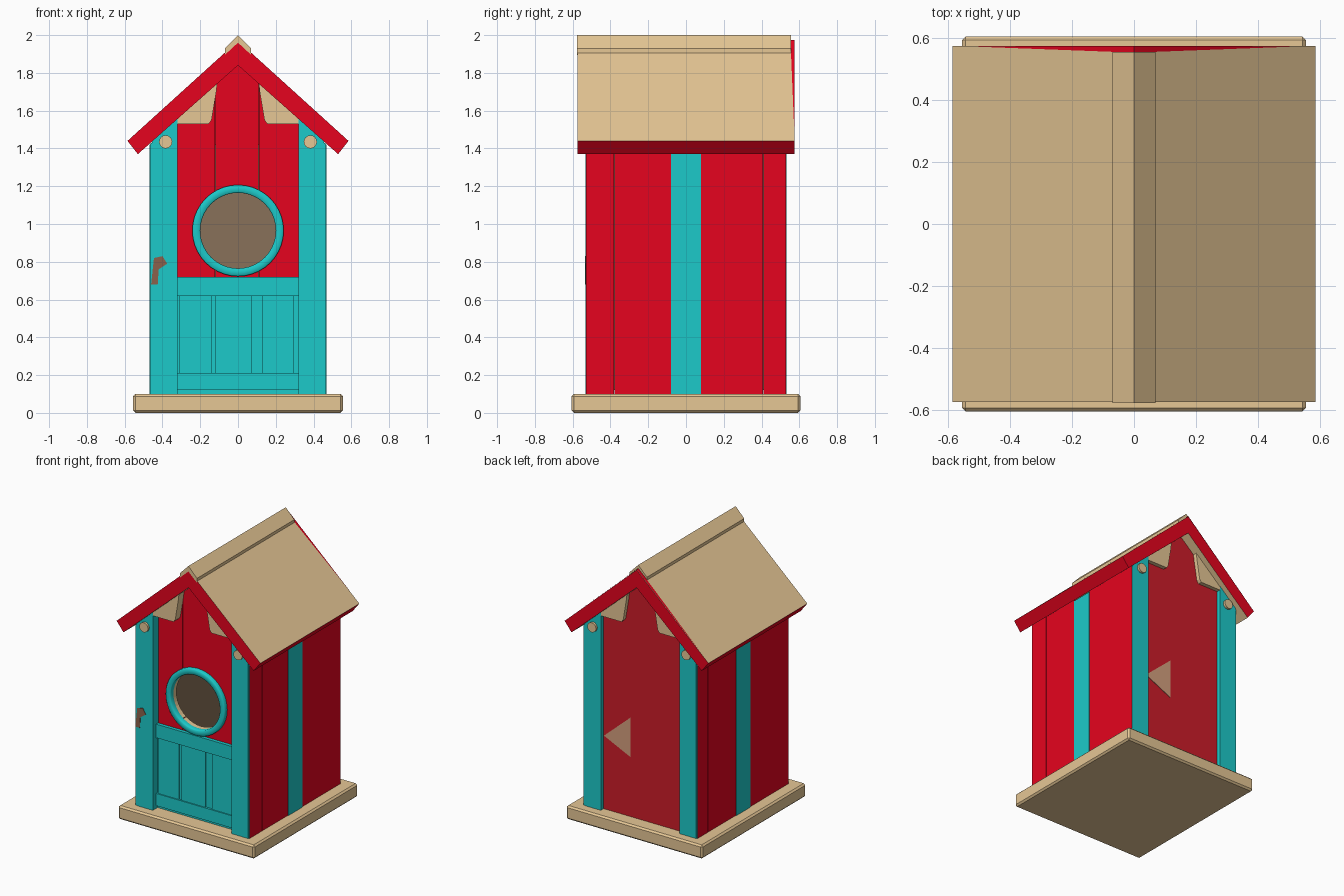
import bpy, bmesh, math
from mathutils import Matrix

cube = bpy.data.objects.get("Cube")
if cube:
    bpy.data.objects.remove(cube, do_unlink=True)


def material(name, rgb):
    m = bpy.data.materials.new(name)
    m.use_nodes = True
    m.diffuse_color = (*rgb, 1)
    m.node_tree.nodes["Principled BSDF"].inputs["Base Color"].default_value = (*rgb, 1)
    return m


TAN = material("tan wood", (0.79, 0.57, 0.3))
RED = material("barn red", (0.79, 0.001, 0.013))
DULL = material("faded red", (0.61, 0.012, 0.022))
TEAL = material("teal paint", (0.012, 0.59, 0.59))
BROWN = material("dark interior wood", (0.25, 0.165, 0.1))
PATCH = material("bare wood patch", (0.66, 0.35, 0.21))
WORN = material("worn brown", (0.26, 0.12, 0.07))

SLOPE = 0.885


def under(x):
    """Height of the roof underside at x."""
    return 1.84 - SLOPE * abs(x)


def finish(name, bm, *mats):
    bmesh.ops.recalc_face_normals(bm, faces=bm.faces)
    mesh = bpy.data.meshes.new(name)
    bm.to_mesh(mesh)
    bm.free()
    for m in mats:
        mesh.materials.append(m)
    ob = bpy.data.objects.new(name, mesh)
    bpy.context.collection.objects.link(ob)
    return ob


def bevel(ob, width, segments=1):
    mod = ob.modifiers.new("soft edges", "BEVEL")
    mod.width, mod.segments = width, segments
    return ob


def prism(name, pts, y0, y1, *mats):
    """Extrude an x-z outline from y0 to y1."""
    bm = bmesh.new()
    face = bm.faces.new([bm.verts.new((x, y0, z)) for x, z in pts])
    out = bmesh.ops.extrude_face_region(bm, geom=[face])
    verts = [g for g in out["geom"] if isinstance(g, bmesh.types.BMVert)]
    bmesh.ops.translate(bm, verts=verts, vec=(0, y1 - y0, 0))
    return finish(name, bm, *mats)


def box(name, x, y, z, *mats):
    pts = [(x[0], z[0]), (x[1], z[0]), (x[1], z[1]), (x[0], z[1])]
    return prism(name, pts, y[0], y[1], *mats)


def disc(name, x, z, r, y0, y1, mat, sides=40):
    bm = bmesh.new()
    place = Matrix.Translation((x, (y0 + y1) / 2, z)) @ Matrix.Rotation(math.pi / 2, 4, "X")
    bmesh.ops.create_cone(bm, cap_ends=True, segments=sides, radius1=r, radius2=r,
                          depth=abs(y1 - y0), matrix=place)
    return finish(name, bm, mat)


def smooth(ob):
    for p in ob.data.polygons:
        p.use_smooth = True
    ob.data.set_sharp_from_angle(angle=math.radians(35))


# Base board
bevel(box("base", (-0.555, 0.555), (-0.605, 0.605), (0, 0.1), TAN), 0.012)

# Roof: red edges, tan top and underside
roof = prism("roof", [(0, 1.97), (0.585, 1.44), (0.53, 1.37), (0, 1.84),
                      (-0.53, 1.37), (-0.585, 1.44)], -0.575, 0.575, RED, TAN)
for p in roof.data.polygons:
    p.material_index = int(p.normal.z > 0.3 or p.normal.z < -0.65)

# Ridge cap
prism("ridge_cap", [(0, 2.0), (0.07, 1.928), (0.07, 1.895), (0, 1.96),
                    (-0.07, 1.895), (-0.07, 1.928)], -0.577, 0.555, TAN)

# Red slivers where the top boards stop short of the back edge
for s, side in ((1, "left"), (-1, "right")):
    bm = bmesh.new()
    bm.faces.new([bm.verts.new((s * x, y, 1.974 - 0.906 * x))
                  for x, y in ((0, 0.553), (0.53, 0.573), (0, 0.575))])
    sliver = finish(f"{side}_roof_sliver", bm, RED)
    if sliver.data.polygons[0].normal.z < 0:
        sliver.data.flip_normals()

# Side planks with teal end grain, and the teal centre strips
planks = [(-0.53, -0.381), (-0.379, -0.08), (0.08, 0.408), (0.41, 0.53)]
for s, side in ((1, "left"), (-1, "right")):
    xs = (s * 0.44, s * 0.463)
    for i, y in enumerate(planks):
        ob = box(f"{side}_plank_{i + 1}", xs, y, (0.1, 1.43), RED, TEAL)
        for p in ob.data.polygons:
            p.material_index = int(abs(p.center.y) > 0.52)
    box(f"{side}_strip", (s * 0.44, s * 0.468), (-0.08, 0.08), (0.1, 1.42), TEAL)

# Corner posts, pegs and gable brackets at both ends
for e, end in ((-1, "front"), (1, "back")):
    for s, side in ((1, "left"), (-1, "right")):
        prism(f"{end}_{side}_post",
              [(s * x, z) for x, z in ((0.32, 0.1), (0.455, 0.1), (0.455, under(0.455)),
                                       (0.32, under(0.32)))],
              e * 0.533, e * 0.44, TEAL)
        smooth(disc(f"{end}_{side}_peg", s * 0.383, 1.435, 0.035, e * 0.5, e * 0.55, TAN, 16))
        prism(f"{end}_{side}_bracket",
              [(s * x, z) for x, z in ((0.11, under(0.11)), (0.115, 1.7), (0.14, 1.55),
                                       (0.155, 1.53), (0.33, 1.53), (0.33, under(0.33)))],
              e * 0.53, e * 0.46, TAN)

# Worn spot on the front right post
prism("worn_spot", [(-0.46, 0.68), (-0.425, 0.68), (-0.42, 0.76), (-0.375, 0.79),
                    (-0.4, 0.83), (-0.445, 0.82)], -0.536, -0.53, WORN)

# Front wall planks with a round entrance cut through
cutter = disc("entrance_cutter", 0, 0.965, 0.2, -0.7, -0.2, TAN)
cutter.hide_render = True
for i, (a, b) in enumerate([(-0.33, -0.121), (-0.118, 0.108), (0.111, 0.33)]):
    top = [(b, under(b) + 0.03), (a, under(a) + 0.03)]
    if a < 0 < b:
        top.insert(1, (0, 1.87))
    wall = prism(f"front_plank_{i + 1}", [(a, 0.1), (b, 0.1)] + top, -0.47, -0.43, RED)
    mod = wall.modifiers.new("entrance", "BOOLEAN")
    mod.operation, mod.object, mod.solver = "DIFFERENCE", cutter, "EXACT"
    graph = bpy.context.evaluated_depsgraph_get()
    cut = bpy.data.meshes.new_from_object(wall.evaluated_get(graph))
    wall.modifiers.clear()
    wall.data = cut
    cut.materials.clear()
    for m in (RED, TAN):
        cut.materials.append(m)
    # Bare wood on the rim of the hole
    for p in cut.polygons:
        near = math.hypot(p.center.x, p.center.z - 0.965) < 0.202
        p.material_index = int(near and abs(p.normal.y) < 0.1)
bpy.data.objects.remove(cutter, do_unlink=True)

# Entrance ring
bm = bmesh.new()
section = [(0.2, -0.465), (0.2, -0.495), (0.205, -0.5), (0.237, -0.5), (0.242, -0.495),
           (0.242, -0.465)]
verts = [bm.verts.new((r, y, 0.965)) for r, y in section]
edges = [bm.edges.new((verts[i], verts[i - 1])) for i in range(len(verts))]
bmesh.ops.spin(bm, geom=verts + edges, cent=(0, 0, 0.965), axis=(0, 1, 0),
               angle=math.tau, steps=40)
bmesh.ops.remove_doubles(bm, verts=bm.verts, dist=0.0005)
ring = finish("entrance_ring", bm, TEAL)
for p in ring.data.polygons:
    p.use_smooth = True
ring.data.set_sharp_from_angle(angle=math.radians(60))

# Lower front panel: backing, rails and raised boards
box("panel_back", (-0.32, 0.32), (-0.478, -0.44), (0.1, 0.72), TEAL)
for name, z in (("top_rail", (0.62, 0.72)), ("bottom_rail", (0.12, 0.21))):
    box("panel_" + name, (-0.32, 0.32), (-0.495, -0.46), z, TEAL)
for i, x in enumerate([(-0.31, -0.14), (-0.12, 0.075), (0.13, 0.295)]):
    box(f"panel_board_{i + 1}", x, (-0.487, -0.46), (0.21, 0.62), TEAL)

# Back wall with a bare patch
prism("back_wall", [(-0.33, 0.1), (0.33, 0.1), (0.33, under(0.33) + 0.03), (0, 1.87),
                    (-0.33, under(0.33) + 0.03)], 0.46, 0.5, DULL)
prism("back_patch", [(0.315, 0.64), (0.1, 0.83), (0.1, 0.54)], 0.498, 0.504, PATCH)

# Hollow interior lining, open at the front
bm = bmesh.new()
bmesh.ops.create_cube(bm, size=1)
bmesh.ops.transform(bm, verts=bm.verts, matrix=Matrix.Translation((0, 0.01, 0.77))
                    @ Matrix.Diagonal((0.86, 0.87, 1.3, 1)))
bmesh.ops.delete(bm, geom=[f for f in bm.faces if f.normal.y < -0.5], context="FACES_ONLY")
lining = finish("inner_lining", bm, BROWN)
lining.data.flip_normals()
